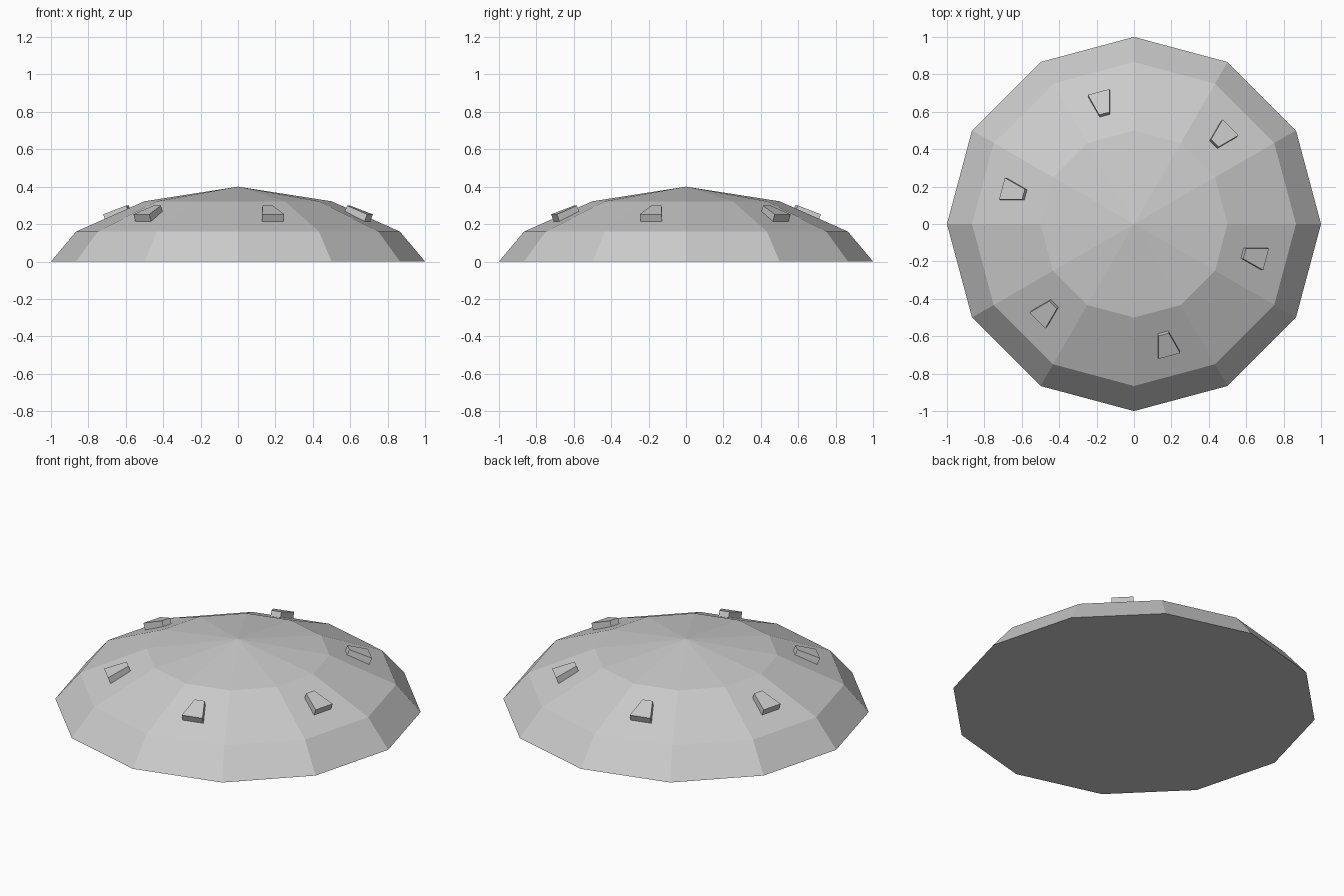
import bpy, math
from math import cos, sin, radians

if "Cube" in bpy.data.objects:
    bpy.data.objects.remove(bpy.data.objects["Cube"])


def make(name, verts, faces):
    me = bpy.data.meshes.new(name)
    me.from_pydata(verts, [], faces)
    me.update()
    ob = bpy.data.objects.new(name, me)
    bpy.context.collection.objects.link(ob)
    return ob


# Low dome: three 12-sided rings and an apex, closed underneath
N = 12
rings = [(1.0, 0.0), (0.866, 0.16), (0.5, 0.322)]
verts = [(r * cos(radians(30 * i)), r * sin(radians(30 * i)), z)
         for r, z in rings for i in range(N)]
verts.append((0, 0, 0.40))
faces = [tuple(reversed(range(N)))]
for k in range(len(rings) - 1):
    for i in range(N):
        j = (i + 1) % N
        faces.append((k * N + i, k * N + j, (k + 1) * N + j, (k + 1) * N + i))
top = (len(rings) - 1) * N
faces += [(top + i, top + (i + 1) % N, len(verts) - 1) for i in range(N)]
make("dome", verts, faces)

# Six tapered studs lying on alternate facets of the middle band
TILT = radians(22)
THICK = 0.04
outer, inner = (0.731, 0.252, 0.060), (0.612, 0.299, 0.029)  # radius, z, half width
for n in range(6):
    a = radians(45 + 60 * n)
    pts = []
    for depth in (0, THICK):
        for (r, z, w), s in ((outer, -1), (outer, 1), (inner, 1), (inner, -1)):
            r2, t = r - depth * sin(TILT), s * w
            pts.append((r2 * cos(a) - t * sin(a), r2 * sin(a) + t * cos(a),
                        z - depth * cos(TILT)))
    make(f"stud_{n + 1}", pts,
         [(0, 1, 2, 3), (7, 6, 5, 4)] +
         [(i, i + 4, (i + 1) % 4 + 4, (i + 1) % 4) for i in range(4)])
